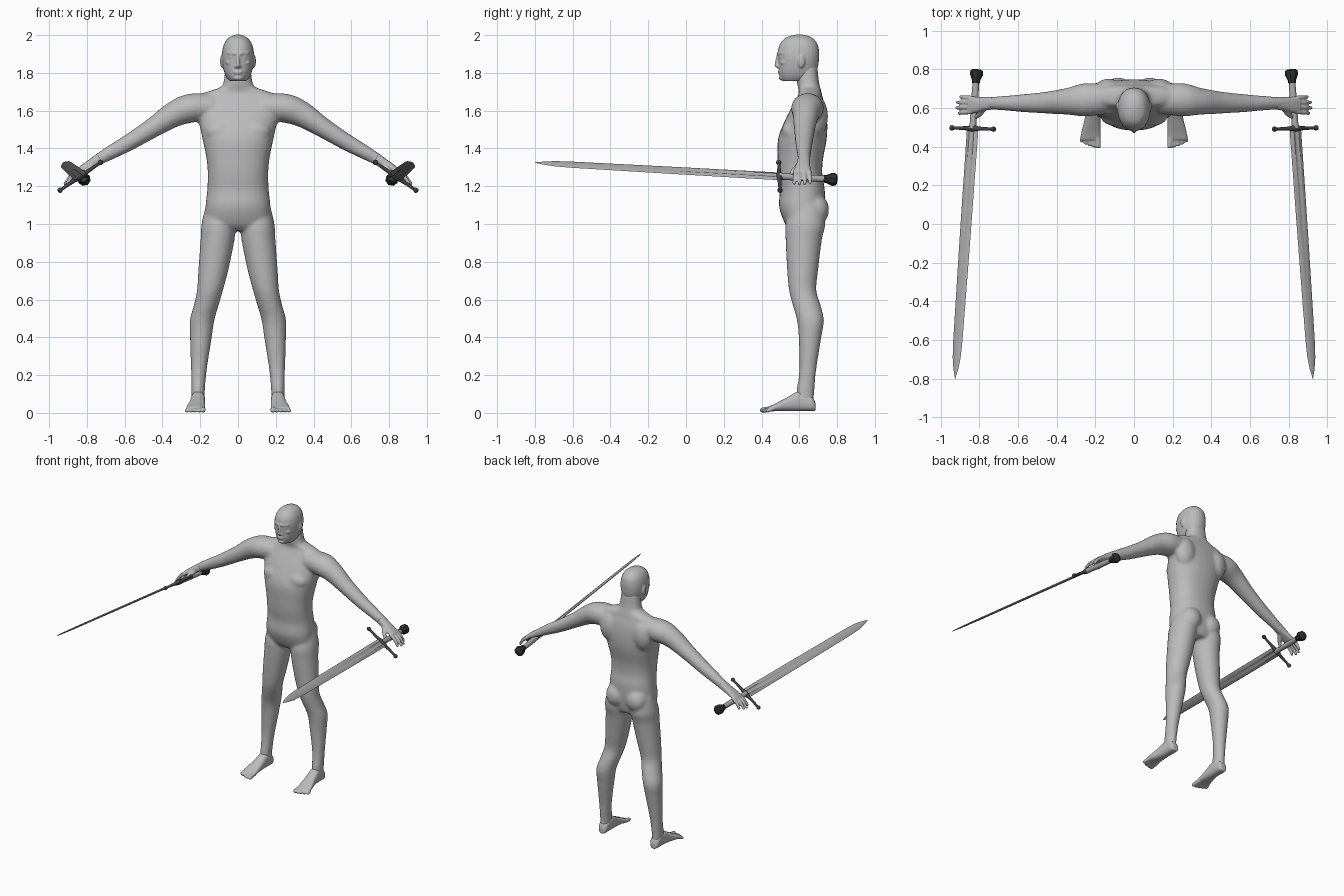
import bpy, bmesh, math
from mathutils import Vector, Matrix

if "Cube" in bpy.data.objects:
    bpy.data.objects.remove(bpy.data.objects["Cube"])

V = Vector


def material(name, c):
    m = bpy.data.materials.new(name)
    m.diffuse_color = (c, c, c, 1)
    m.use_nodes = True
    m.node_tree.nodes["Principled BSDF"].inputs["Base Color"].default_value = m.diffuse_color
    return m


SKIN = material("skin grey", 0.5)
STEEL = material("steel grey", 0.42)
GRIP = material("grip grey", 0.4)
DARK = material("dark iron", 0.06)
BLACK = material("black iron", 0.03)


def dense(rows, k=4):
    """Catmull-Rom subdivision of a list of number tuples."""
    out = []
    for i in range(len(rows) - 1):
        a, b, c, d = (rows[max(0, min(len(rows) - 1, i + j))] for j in (-1, 0, 1, 2))
        for s in range(k):
            t = s / k
            out.append([q + 0.5 * t * (r - p + t * (2 * p - 5 * q + 4 * r - e + t * (3 * (q - r) + e - p)))
                        for p, q, r, e in zip(a, b, c, d)])
    return out + [list(rows[-1])]


def skin_rings(bm, loops):
    """Bridge point loops into a closed shell."""
    vs = [[bm.verts.new(p) for p in loop] for loop in loops]
    n = len(vs[0])
    for a, b in zip(vs, vs[1:]):
        for i in range(n):
            bm.faces.new((a[i], a[(i + 1) % n], b[(i + 1) % n], b[i]))
    bm.faces.new(vs[0][::-1])
    bm.faces.new(vs[-1])


def loft(bm, rings, n=28, p=2.0):
    """Rings are (centre, u radius vector, v radius vector); p is the superellipse power."""
    f = lambda c: math.copysign(abs(c) ** (2 / p), c)
    angles = [2 * math.pi * i / n for i in range(n)]
    skin_rings(bm, [[c + u * f(math.cos(a)) + v * f(math.sin(a)) for a in angles] for c, u, v in rings])


def stack(bm, rows, s=1, p=2.2):
    """Upright loft from rows of z, centre x, half width, front y, back y."""
    loft(bm, [(V((s * cx, (f + b) / 2, z)), V((hx, 0, 0)), V((0, (b - f) / 2, 0)))
              for z, cx, hx, f, b in dense(rows)], p=p)


def limb(bm, rows, s=1, p=2.0):
    """Sideways loft from rows of x, y, z, radius across, radius in y."""
    rows = dense(rows)
    rings = []
    for i, (x, y, z, r, ry) in enumerate(rows):
        a, b = rows[max(i - 1, 0)], rows[min(i + 1, len(rows) - 1)]
        d = V((s * (b[0] - a[0]), 0, b[2] - a[2])).normalized()
        rings.append((V((s * x, y, z)), V((-d.z, 0, d.x)) * r, V((0, ry, 0))))
    loft(bm, rings, p=p)


def capsule(bm, a, b, ra, rb):
    a, b = V(a), V(b)
    d = (b - a).normalized()
    u = d.orthogonal().normalized()
    v = d.cross(u)
    rings = []
    for c, r, angles in ((a, ra, (-80, -50, -25, 0)), (b, rb, (0, 25, 50, 80))):
        for g in map(math.radians, angles):
            rings.append((c + d * r * math.sin(g), u * r * math.cos(g), v * r * math.cos(g)))
    loft(bm, rings, n=12)


def ball(bm, c, r):
    bmesh.ops.create_uvsphere(bm, u_segments=20, v_segments=12, radius=1,
                              matrix=Matrix.Translation(c) @ Matrix.Diagonal((*r, 1)))


def finish(name, bm, mat, voxel=0, smooth=0, mirror=False, matrix=None):
    if matrix:
        bm.transform(matrix)
    bmesh.ops.recalc_face_normals(bm, faces=bm.faces)
    me = bpy.data.meshes.new(name)
    bm.to_mesh(me)
    bm.free()
    ob = bpy.data.objects.new(name, me)
    bpy.context.collection.objects.link(ob)
    me.materials.append(mat)
    bpy.ops.object.select_all(action='DESELECT')
    ob.select_set(True)
    bpy.context.view_layer.objects.active = ob
    bpy.ops.object.shade_smooth_by_angle(angle=math.radians(35))
    if mirror:
        ob.modifiers.new("mirror", 'MIRROR').use_mirror_merge = False
    if voxel:
        m = ob.modifiers.new("fuse", 'REMESH')
        m.mode, m.voxel_size, m.use_smooth_shade = 'VOXEL', voxel, True
        m = ob.modifiers.new("soften", 'SMOOTH')
        m.factor, m.iterations = 0.5, smooth
    return ob


# Torso with neck, arms and legs, fused
bm = bmesh.new()
stack(bm, [(.965, 0, .10, .56, .71), (1.0, 0, .165, .525, .725), (1.09, 0, .172, .493, .735),
           (1.18, 0, .163, .497, .735), (1.26, 0, .16, .488, .722), (1.34, 0, .166, .485, .725),
           (1.45, 0, .188, .487, .745), (1.54, 0, .208, .52, .748), (1.62, 0, .225, .56, .738),
           (1.675, 0, .215, .59, .722), (1.70, 0, .165, .598, .717), (1.725, 0, .092, .592, .71),
           (1.76, 0, .075, .587, .703), (1.84, 0, .066, .59, .695)], p=2.3)
for s in (-1, 1):
    limb(bm, [(.13, .645, 1.62, .07, .075), (.25, .643, 1.613, .077, .086), (.34, .635, 1.58, .068, .07),
              (.45, .628, 1.51, .053, .057), (.58, .625, 1.43, .044, .046), (.68, .625, 1.375, .037, .037),
              (.78, .625, 1.318, .026, .031)], s)
    stack(bm, [(1.10, .10, .07, .56, .72), (1.0, .105, .088, .527, .738), (.92, .108, .09, .527, .72),
               (.76, .13, .08, .535, .70), (.65, .148, .069, .545, .69), (.57, .168, .066, .565, .713),
               (.49, .19, .065, .587, .73), (.39, .197, .057, .597, .715), (.23, .207, .042, .60, .69),
               (.12, .211, .036, .585, .68), (.05, .211, .034, .58, .678)], s, p=2.0)
    ball(bm, (s * .082, .685, 1.075), (.078, .073, .085))   # buttock
    ball(bm, (s * .09, .56, 1.49), (.085, .055, .06))       # chest
    ball(bm, (s * .13, .69, 1.57), (.08, .062, .11))        # shoulder blade
finish("body", bm, SKIN, .01, 7)

# Head with face and ears
bm = bmesh.new()
stack(bm, [(2.003, 0, .012, .585, .615), (1.995, 0, .034, .55, .648), (1.98, 0, .056, .52, .675),
           (1.95, 0, .075, .496, .697), (1.91, 0, .084, .486, .705), (1.87, 0, .085, .488, .704),
           (1.84, 0, .081, .49, .70), (1.81, 0, .075, .492, .692), (1.78, 0, .063, .497, .68),
           (1.758, 0, .046, .51, .64)], p=2.2)
capsule(bm, (0, .487, 1.895), (0, .479, 1.84), .007, .011)      # nose
ball(bm, (0, .487, 1.834), (.019, .012, .008))
ball(bm, (0, .496, 1.806), (.026, .011, .005))                  # lips
ball(bm, (0, .498, 1.797), (.023, .011, .005))
ball(bm, (0, .51, 1.773), (.026, .019, .014))                   # chin
for s in (-1, 1):
    capsule(bm, (s * .013, .488, 1.902), (s * .05, .508, 1.905), .009, .009)   # brow
    ball(bm, (s * .034, .504, 1.884), (.014, .011, .006))                      # eye
    ball(bm, (s * .045, .52, 1.855), (.02, .02, .014))                         # cheek
    ball(bm, (s * .085, .61, 1.862), (.01, .02, .035))                         # ear
finish("head", bm, SKIN, .005, 3)

# Open hands
bm = bmesh.new()
limb(bm, [(.73, .625, 1.347, .029, .033), (.78, .621, 1.318, .024, .035), (.82, .617, 1.295, .019, .042),
          (.855, .615, 1.272, .014, .044)], p=2.5)
for i, reach in enumerate((-.012, 0, -.003, -.02)):
    y0, y1, y2 = .58 + i * .024, .577 + i * .026, .573 + i * .028
    k = (.887 + reach / 2, y1, 1.25)
    capsule(bm, (.845, y0, 1.279), k, .013, .011)
    capsule(bm, k, (.916 + reach, y2, 1.213 - reach / 3), .011, .009)
capsule(bm, (.775, .60, 1.31), (.80, .567, 1.28), .017, .014)
capsule(bm, (.80, .567, 1.28), (.82, .55, 1.25), .013, .01)
finish("hands", bm, SKIN, .005, 3, mirror=True)

# Bare feet, lofted from heel to toes
bm = bmesh.new()
loft(bm, [(V((cx, y, (zt + .01) / 2)), V((hx, 0, 0)), V((0, 0, (zt - .01) / 2)))
          for y, cx, hx, zt in dense([(.686, .211, .02, .05), (.665, .211, .034, .09), (.60, .211, .037, .115),
                                      (.54, .215, .041, .085), (.48, .222, .049, .053), (.435, .225, .05, .032)])],
     p=2.5)
for i, tip in enumerate((.404, .405, .411, .42, .432)):
    r = .014 if i == 0 else .0105
    capsule(bm, (.188 + i * .019, .46, .022), (.185 + i * .0215, tip, r + .001), r * 1.1, r)
finish("feet", bm, SKIN, .005, 3, mirror=True)

# Sword frame: x along the guard, y towards the tip, origin at the guard
pommel_end, tip = V((.813, .80, 1.235)), V((.925, -.80, 1.325))
ay = (tip - pommel_end).normalized()
ax = V((-.235, 0, .16))
ax = (ax - ay * ax.dot(ay)).normalized()
FRAME = Matrix((ax, ay, ax.cross(ay))).transposed().to_4x4()
FRAME.translation = pommel_end + ay * .307

# Blade with a fuller fading out towards the tip
bm = bmesh.new()
skin_rings(bm, [[V((x * w, y, z * t)) for x, z in
                 ((1, 0), (.4, 1), (.15, g), (-.15, g), (-.4, 1), (-1, 0),
                  (-.4, -1), (-.15, -g), (.15, -g), (.4, -1))]
                for y, w, t, g in ((0, .036, .008, .4), (.5, .034, .007, .4), (.65, .033, .007, 1),
                                   (1.1, .029, .006, 1), (1.19, .025, .005, 1), (1.25, .015, .004, 1),
                                   (1.3, .001, .001, 1))])
finish("sword_blades", bm, STEEL, mirror=True, matrix=FRAME)


def lathe(name, rows, n, mat, along_x=False):
    """Turned part from rows of position, radius."""
    bm = bmesh.new()
    d, u = (V((1, 0, 0)), V((0, 1, 0))) if along_x else (V((0, 1, 0)), V((1, 0, 0)))
    loft(bm, [(d * a, u * r, V((0, 0, r))) for a, r in rows], n=n)
    return finish(name, bm, mat, mirror=True, matrix=FRAME)


# Grip, flared pommel, and crossguard with knobbed ends
lathe("sword_grips", [(-.25, .016), (-.2, .018), (-.12, .019), (-.04, .017), (0, .019)], 16, GRIP)
lathe("sword_pommels", [(-.307, .022), (-.3, .033), (-.28, .035), (-.25, .022), (-.235, .02)], 8, BLACK)
half = [(0, .017), (.02, .016), (.035, .011), (.08, .009), (.118, .008), (.122, .012),
        (.13, .0145), (.138, .012), (.143, .004)]
lathe("sword_guards", [(-a, r) for a, r in half[:0:-1]] + half, 12, DARK, along_x=True)
